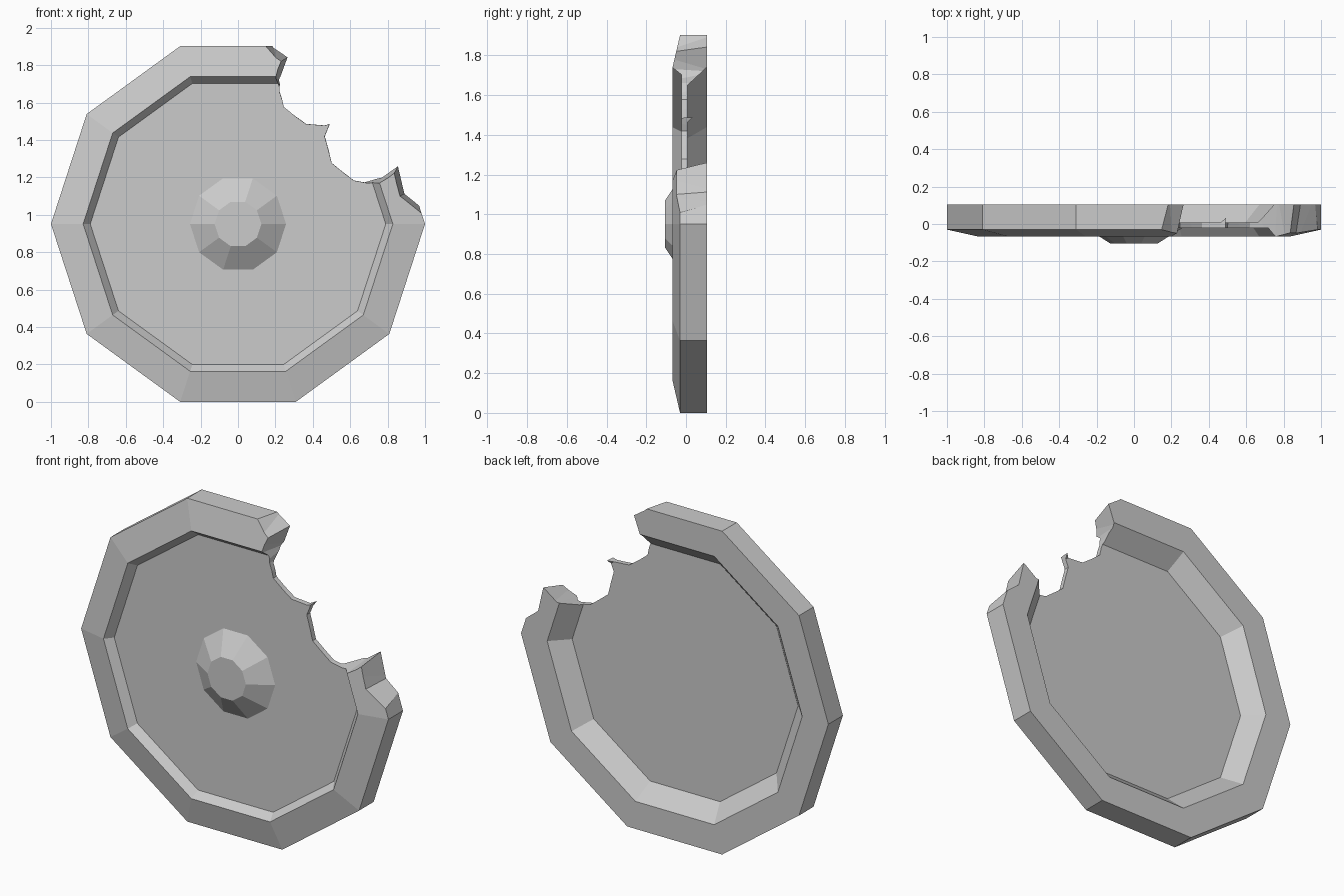
import bpy, bmesh, math

if "Cube" in bpy.data.objects:
    bpy.data.objects.remove(bpy.data.objects["Cube"])

SIDES = 10
CZ = math.sin(math.radians(72))  # centre height: flat side rests on z = 0


def make_object(name, bm):
    bmesh.ops.recalc_face_normals(bm, faces=bm.faces)
    mesh = bpy.data.meshes.new(name)
    bm.to_mesh(mesh)
    bm.free()
    obj = bpy.data.objects.new(name, mesh)
    bpy.context.collection.objects.link(obj)
    return obj


def bridge(bm, a, b):
    n = len(a)
    for i in range(n):
        j = (i + 1) % n
        bm.faces.new((a[i], a[j], b[j], b[i]))


def ringed_disc(name, profile):
    """Ten-sided solid from (radius, y) rings, capped at both ends."""
    bm = bmesh.new()
    rings = []
    for r, y in profile:
        rings.append([bm.verts.new((r * math.cos(k * math.tau / SIDES), y,
                                    CZ + r * math.sin(k * math.tau / SIDES)))
                      for k in range(SIDES)])
    for a, b in zip(rings, rings[1:]):
        bridge(bm, a, b)
    bm.faces.new(rings[0])
    bm.faces.new(rings[-1])
    return make_object(name, bm)


# Shield body: hollow back, raised rim, thin plate
body = ringed_disc("shield_body", [
    (0.735, 0.008), (0.83, 0.105), (1.0, 0.105), (1.0, -0.03),
    (0.828, -0.068), (0.79, -0.022)])

# Central boss
ringed_disc("boss", [(0.257, -0.018), (0.257, -0.022), (0.125, -0.105)])

# Broken edge: outline points (x, z, back shift x, back shift z)
FRONT_Y, BACK_Y = -0.05, 0.105
edge = [
    (0.02, 2.02, 0.02, 0.0), (0.145, 1.90, 0.035, 0.005),
    (0.23, 1.82, 0.035, 0.022), (0.203, 1.73, 0.018, -0.01),
    (0.22, 1.66, 0.005, 0.0), (0.245, 1.577, 0.0, 0.0),
    (0.363, 1.485, 0.004, 0.003), (0.462, 1.477, 0.004, 0.003),
    (0.488, 1.485, 0.006, 0.004), (0.462, 1.42, 0.006, 0.0),
    (0.50, 1.277, 0.004, 0.0), (0.618, 1.183, 0.004, 0.003),
    (0.755, 1.172, 0.01, 0.025), (0.835, 1.222, 0.02, 0.038),
    (0.866, 1.10, 0.024, 0.012), (0.98, 1.005, -0.01, 0.042),
    (1.06, 0.94, 0.0, 0.045), (1.4, 0.94, 0.0, 0.0), (1.4, 2.3, 0.0, 0.0),
    (0.02, 2.3, 0.0, 0.0)]
bm = bmesh.new()
loops = []
for y in (-0.15, 0.15):
    t = (y - FRONT_Y) / (BACK_Y - FRONT_Y)
    loops.append([bm.verts.new((x + dx * t, y, z + dz * t))
                  for x, z, dx, dz in edge])
bridge(bm, *loops)
bm.faces.new(loops[0])
bm.faces.new(loops[1])
bmesh.ops.triangulate(bm, faces=bm.faces[:])
cutter = make_object("break_cutter", bm)
cutter.hide_render = True

cut = body.modifiers.new("break", 'BOOLEAN')
cut.operation = 'DIFFERENCE'
cut.solver = 'EXACT'
cut.object = cutter
bpy.context.view_layer.objects.active = body
bpy.ops.object.modifier_apply(modifier=cut.name)
bpy.data.objects.remove(cutter)
